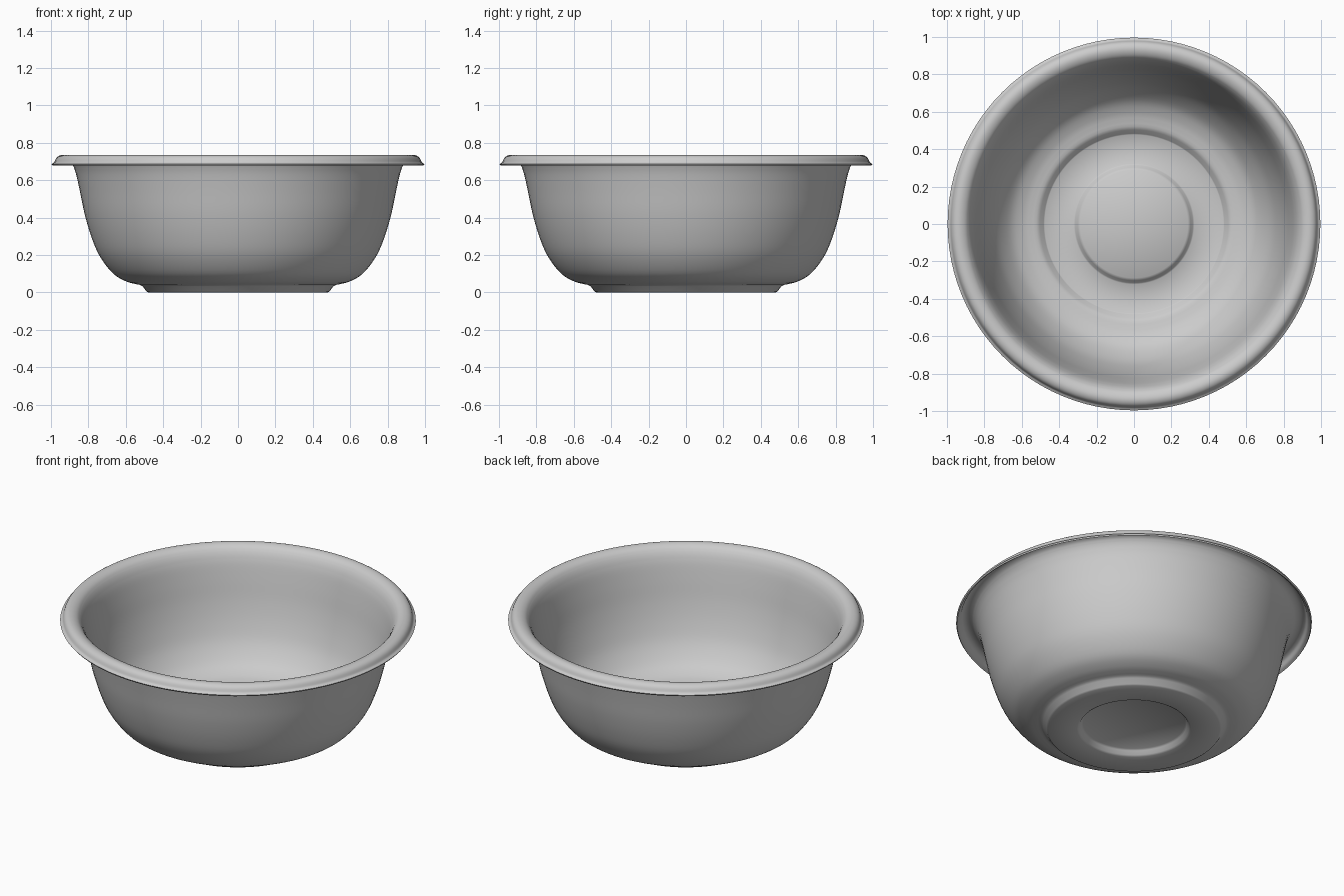
import bpy, bmesh, math
from mathutils import Vector

cube = bpy.data.objects.get("Cube")
if cube:
    bpy.data.objects.remove(cube, do_unlink=True)

SEGMENTS = 96
WALL = 0.01

# One plain grey plastic
plastic = bpy.data.materials.new("grey_plastic")
plastic.use_nodes = True
grey = (0.6, 0.6, 0.6, 1)
plastic.diffuse_color = grey
plastic.node_tree.nodes["Principled BSDF"].inputs["Base Color"].default_value = grey


def smooth_path(points, steps=4):
    """Catmull-Rom curve through the given (radius, height) points."""
    pts = [Vector(p) for p in points]
    pts = [2 * pts[0] - pts[1]] + pts + [2 * pts[-1] - pts[-2]]
    path = []
    for a, b, c, d in zip(pts, pts[1:], pts[2:], pts[3:]):
        for i in range(steps):
            t = i / steps
            path.append(0.5 * (2 * b + (c - a) * t + (2 * a - 5 * b + 4 * c - d) * t**2
                               + (3 * b - a - 3 * c + d) * t**3))
    return path + [pts[-2]]


def lathe(name, path):
    """Spin a path that starts on the axis into a skin facing outward and down."""
    bm = bmesh.new()
    pole = bm.verts.new((0, 0, path[0][1]))
    rings = []
    for r, z in path[1:]:
        angles = [math.tau * i / SEGMENTS for i in range(SEGMENTS)]
        rings.append([bm.verts.new((r * math.cos(a), r * math.sin(a), z)) for a in angles])
    for i in range(SEGMENTS):
        j = (i + 1) % SEGMENTS
        bm.faces.new((pole, rings[0][j], rings[0][i]))
        for low, high in zip(rings, rings[1:]):
            bm.faces.new((low[i], low[j], high[j], high[i]))
    mesh = bpy.data.meshes.new(name)
    bm.to_mesh(mesh)
    bm.free()
    mesh.materials.append(plastic)
    obj = bpy.data.objects.new(name, mesh)
    bpy.context.collection.objects.link(obj)
    return obj


# Raised centre disc and the ring foot
foot = [(0, 0.035), (0.285, 0.035), (0.295, 0.027), (0.308, 0.007), (0.32, 0),
        (0.48, 0), (0.49, 0.006), (0.51, 0.033), (0.525, 0.041)]
# Rounded bowl wall
wall = smooth_path([(0.54, 0.043), (0.6, 0.06), (0.67, 0.103), (0.74, 0.195),
                    (0.785, 0.3), (0.82, 0.42), (0.845, 0.54), (0.865, 0.63), (0.88, 0.675)])
# Rolled rim, open underneath
rim = smooth_path([(0.89, 0.695), (0.905, 0.713), (0.925, 0.723), (0.945, 0.724),
                   (0.963, 0.714), (0.975, 0.69), (0.991, 0.678)])

basin = lathe("basin", foot + wall + rim)

# Wall thickness grows towards the inside of the bowl
shell = basin.modifiers.new("wall_thickness", "SOLIDIFY")
shell.thickness = WALL
shell.offset = -1

bpy.context.view_layer.objects.active = basin
basin.select_set(True)
bpy.ops.object.modifier_apply(modifier=shell.name)
bpy.ops.object.shade_smooth_by_angle(angle=math.radians(40))
